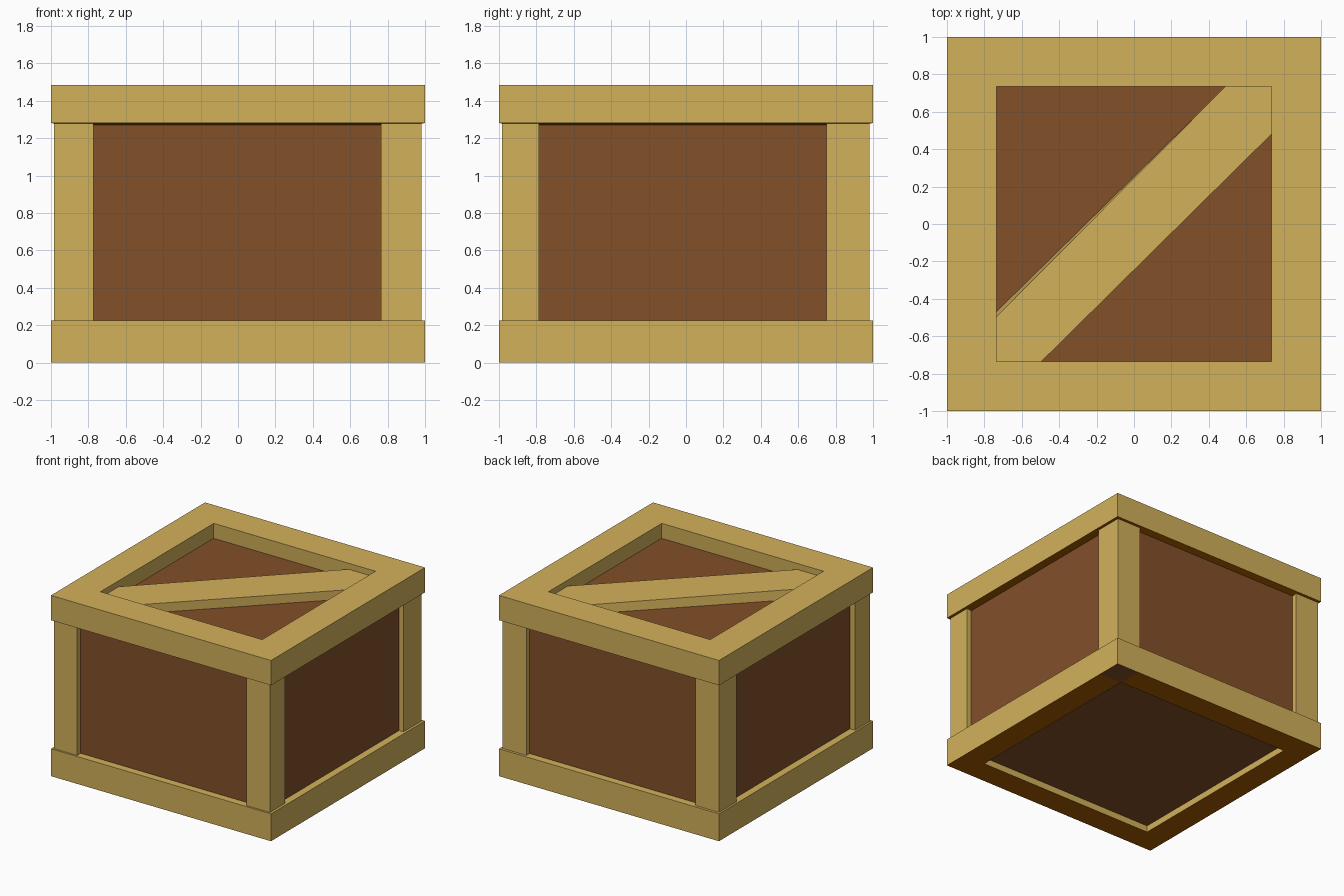
import bpy, bmesh

cube = bpy.data.objects.get("Cube")
if cube:
    bpy.data.objects.remove(cube, do_unlink=True)


def material(name, r, g, b):
    m = bpy.data.materials.new(name)
    m.use_nodes = True
    m.diffuse_color = (r, g, b, 1)
    m.node_tree.nodes["Principled BSDF"].inputs["Base Color"].default_value = (r, g, b, 1)
    return m


TAN = material("tan_wood", 0.65, 0.44, 0.105)
BROWN = material("brown_panel", 0.225, 0.08, 0.022)
UNDER = material("dark_orange_wood", 0.39, 0.107, 0.0)


def finish(name, bm, *mats):
    bmesh.ops.recalc_face_normals(bm, faces=bm.faces)
    if len(mats) > 1:  # second colour on faces that look down
        for f in bm.faces:
            f.material_index = int(f.normal.z < -0.9)
    mesh = bpy.data.meshes.new(name)
    bm.to_mesh(mesh)
    bm.free()
    for m in mats:
        mesh.materials.append(m)
    obj = bpy.data.objects.new(name, mesh)
    bpy.context.collection.objects.link(obj)


def prism(name, low, high, z0, z1, mat):
    """Solid between two outlines of equal length."""
    bm = bmesh.new()
    a = [bm.verts.new((x, y, z0)) for x, y in low]
    b = [bm.verts.new((x, y, z1)) for x, y in high]
    bm.faces.new(a)
    bm.faces.new(b)
    for i in range(len(a)):
        j = (i + 1) % len(a)
        bm.faces.new((a[i], a[j], b[j], b[i]))
    finish(name, bm, mat)


def box(name, x0, x1, y0, y1, z0, z1, mat):
    outline = [(x0, y0), (x1, y0), (x1, y1), (x0, y1)]
    prism(name, outline, outline, z0, z1, mat)


def frame(name, profile):
    """Square ring swept from a (half width, height) profile."""
    bm = bmesh.new()
    rings = [[bm.verts.new((sx * r, sy * r, z)) for r, z in profile]
             for sx, sy in ((-1, -1), (1, -1), (1, 1), (-1, 1))]
    n = len(profile)
    for i in range(4):
        a, b = rings[i], rings[(i + 1) % 4]
        for k in range(n):
            m = (k + 1) % n
            bm.faces.new((a[k], b[k], b[m], a[m]))
    finish(name, bm, TAN, UNDER)


# Box body, recessed inside the frames
box("body_panels", -0.94, 0.94, -0.94, 0.94, 0.053, 1.36, BROWN)

# Top and bottom frames, the upper one with a sloping underside
frame("bottom_frame", [(1, 0), (1, 0.225), (0.8, 0.227), (0.8, 0)])
frame("top_frame", [(1, 1.281), (1, 1.485), (0.735, 1.485), (0.742, 1.24)])

# Corner posts
for side, x0, x1 in (("right", -0.985, -0.772), ("left", 0.765, 0.98)):
    for end, y0, y1 in (("front", -0.985, -0.787), ("back", 0.75, 0.98)):
        box(f"{end}_{side}_post", x0, x1, y0, y1, 0.2, 1.3, TAN)

# Diagonal lid board, ends tucked against the top frame
top = [(-0.74, -0.74), (-0.5, -0.74), (0.74, 0.485),
       (0.74, 0.74), (0.493, 0.74), (-0.74, -0.5)]
low = top[:5] + [(-0.74, -0.47)]
prism("lid_diagonal_board", low, top, 1.35, 1.435, TAN)

# Darker patch under one corner
box("underside_corner_patch", 0.8, 0.998, 0.8, 0.998, -0.0008, 0.002, BROWN)
